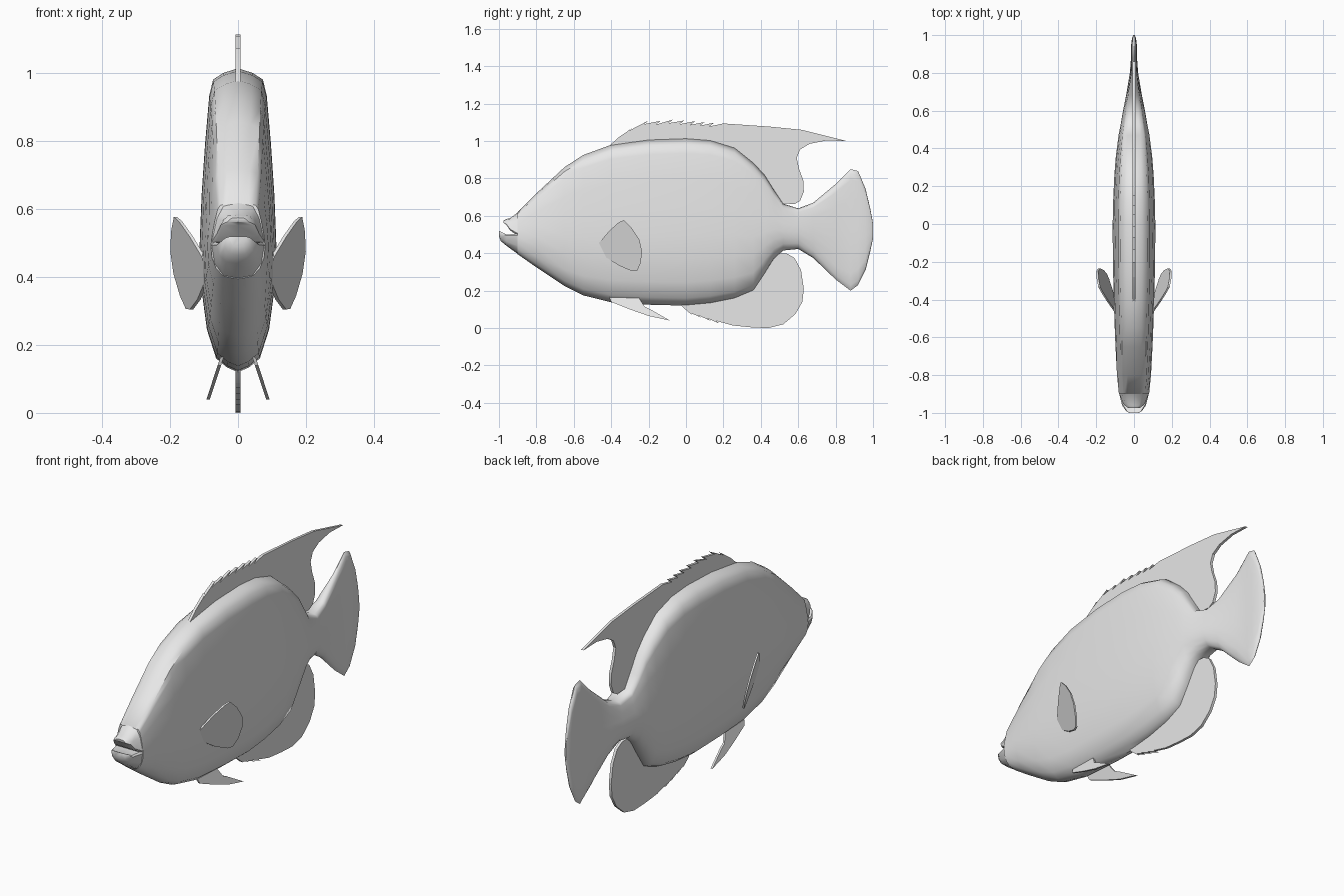
import bpy, bmesh

grey = bpy.data.materials.new("plain grey")
grey.diffuse_color = (0.8, 0.8, 0.8, 1)


def finish(bm, name, angle):
    bmesh.ops.recalc_face_normals(bm, faces=bm.faces)
    mesh = bpy.data.meshes.new(name)
    bm.to_mesh(mesh)
    bm.free()
    mesh.materials.append(grey)
    ob = bpy.data.objects.new(name, mesh)
    bpy.context.collection.objects.link(ob)
    bpy.ops.object.select_all(action='DESELECT')
    ob.select_set(True)
    bpy.context.view_layer.objects.active = ob
    bpy.ops.object.shade_smooth_by_angle(angle=angle)
    return ob


def loft(name, half, sections):
    """Skin a mirrored half profile through (y, top, bottom, half width)."""
    ring = half + [(-u, t) for u, t in half[-2:0:-1]]
    bm = bmesh.new()
    loops = [[bm.verts.new((u * w, y, bot + t * (top - bot))) for u, t in ring]
             for y, top, bot, w in sections]
    n = len(ring)
    for a, b in zip(loops, loops[1:]):
        for i in range(n):
            j = (i + 1) % n
            bm.faces.new((a[i], a[j], b[j], b[i]))
    bm.faces.new(loops[0])
    bm.faces.new(loops[-1])
    return finish(bm, name, 0.8)


def plate(name, outline, x_of=lambda y, z: 0, half=0.007, side=1):
    """Thin fin with a (y, z) outline lying on the surface x = x_of(y, z)."""
    bm = bmesh.new()
    a, b = [[bm.verts.new((side * (x_of(y, z) + d), y, z)) for y, z in outline]
            for d in (-half, half)]
    bm.faces.new(a)
    bm.faces.new(b)
    for i in range(len(a)):
        j = (i + 1) % len(a)
        bm.faces.new((a[i], a[j], b[j], b[i]))
    return finish(bm, name, 0.5)


def spines(tips, dy, dz):
    """Backswept spine tips, each followed by an undercut notch."""
    pts = []
    for y, z in tips:
        pts += [(y, z), (y - dy, z - dz)]
    return pts


# Body and tail
body_half = [(0, 1), (.38, .985), (.65, .963), (.75, .91), (.86, .75),
             (.95, .58), (1, .42), (.96, .28), (.81, .14), (.57, .045),
             (.28, .015), (0, 0)]
loft("body_and_tail", body_half, [
    (-.90, .62, .395, .08), (-.80, .72, .325, .09), (-.65, .86, .225, .098),
    (-.55, .925, .175, .102), (-.40, .98, .138, .107), (-.20, 1.008, .125, .112),
    (0, 1.015, .12, .113), (.13, 1.005, .132, .11), (.26, .965, .158, .104),
    (.36, .885, .20, .096), (.42, .82, .29, .088), (.47, .74, .37, .082),
    (.52, .665, .415, .072), (.60, .64, .423, .058), (.68, .67, .375, .042),
    (.80, .77, .26, .022), (.88, .85, .20, .016), (.92, .84, .23, .017),
    (.96, .745, .31, .014), (.985, .64, .41, .01), (1, .56, .48, .004)])

# Mouth
loft("upper_lip", [(0, 1), (.55, .93), (.8, .65), (1, .1), (.9, 0), (0, 0)],
     [(-.895, .622, .49, .079), (-.94, .588, .522, .062),
      (-.96, .583, .552, .05), (-.975, .575, .562, .03)])
loft("lower_jaw", [(0, 1), (.9, 1), (1, .9), (.88, .4), (.55, .08), (0, 0)],
     [(-.895, .505, .393, .079), (-.96, .50, .44, .063),
      (-.99, .515, .465, .042), (-1, .52, .49, .026)])

# Dorsal fin
plate("dorsal_fin",
      [(-.42, .965), (-.36, 1.02)]
      + spines([(-.28, 1.075), (-.20, 1.11), (-.135, 1.108), (-.07, 1.115),
                (-.01, 1.11), (.05, 1.107), (.10, 1.102), (.15, 1.098)],
               .025, .02)
      + [(.20, 1.094), (.45, 1.077), (.62, 1.06), (.74, 1.03), (.86, 1.0),
         (.75, 1.003), (.66, .985), (.61, .955), (.592, .91), (.605, .85),
         (.627, .79), (.63, .73), (.61, .68), (.58, .663), (.52, .667),
         (.48, .66), (.40, .80), (.25, .92), (0, .96), (-.25, .96)])

# Anal fin
plate("anal_fin",
      [(-.05, .15), (-.01, .105)]
      + spines([(.03, .073), (.08, .056), (.13, .039), (.18, .024)], .02, -.015)
      + [(.25, .014), (.35, .004), (.44, 0), (.52, .02), (.585, .075),
         (.622, .14), (.63, .21), (.615, .31), (.58, .375), (.54, .398),
         (.49, .40), (.46, .42), (.36, .28), (.2, .18)])

# Paired side and belly fins
pectoral = [(-.465, .455), (-.41, .52), (-.36, .565), (-.333, .577), (-.29, .535),
            (-.25, .475), (-.235, .41), (-.243, .345), (-.262, .306),
            (-.29, .305), (-.36, .335), (-.43, .38)]
pelvic = [(-.41, .165), (-.25, .16), (-.222, .115), (-.19, .10), (-.085, .04),
          (-.20, .065), (-.30, .10), (-.40, .14)]
for side, label in ((1, "right"), (-1, "left")):
    plate(label + "_pectoral_fin", pectoral,
          lambda y, z: .1 + .422 * (y + .46) + .241 * (z - .45), .005, side)
    plate(label + "_pelvic_fin", pelvic,
          lambda y, z: .05 + .33 * (.155 - z), .005, side)
